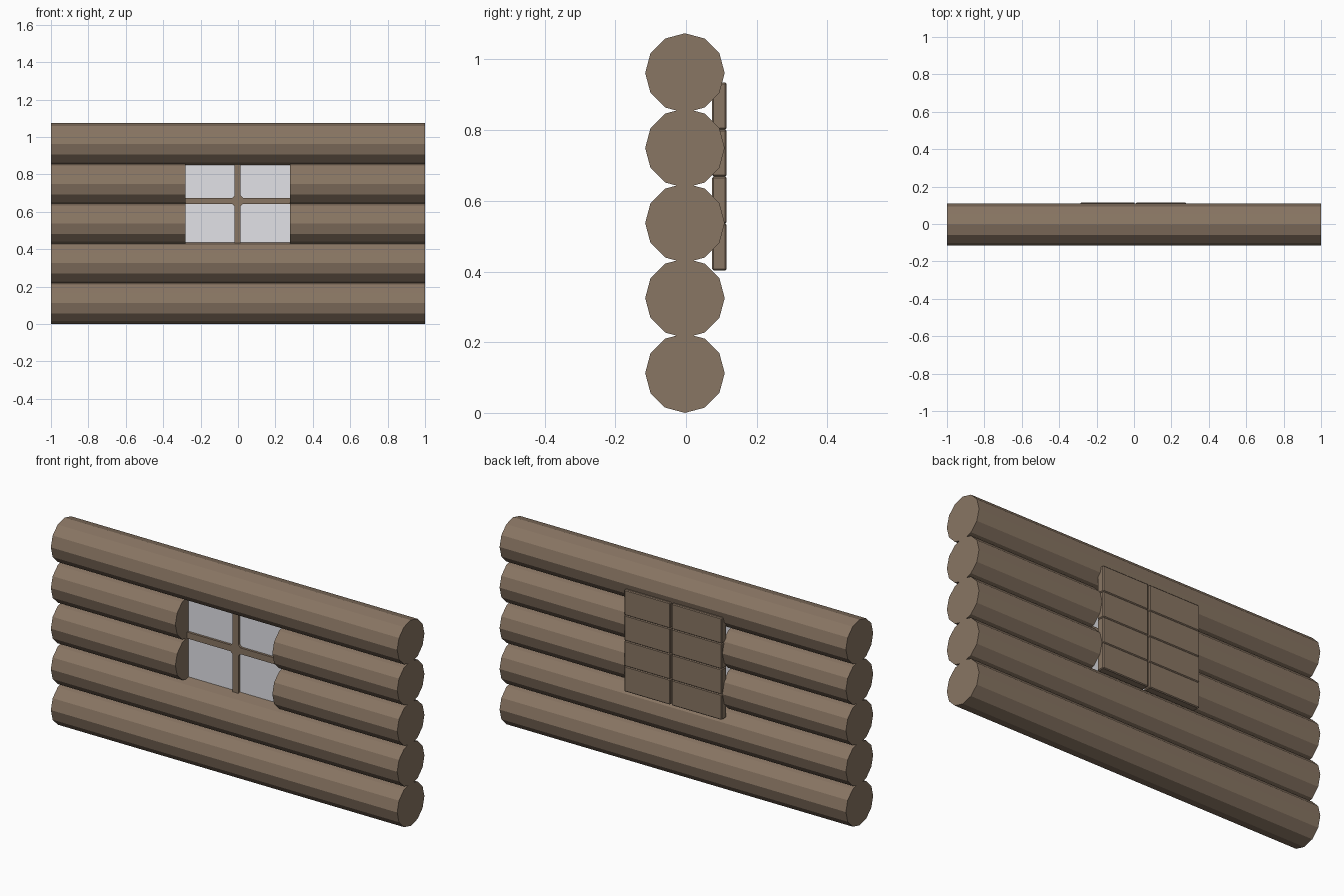
import bpy, bmesh, math
from mathutils import Matrix, Vector

if "Cube" in bpy.data.objects:
    bpy.data.objects.remove(bpy.data.objects["Cube"])


def material(name, color):
    m = bpy.data.materials.new(name)
    m.diffuse_color = (*color, 1)
    m.use_nodes = True
    m.node_tree.nodes["Principled BSDF"].inputs["Base Color"].default_value = m.diffuse_color
    return m


WOOD = material("wood", (0.25, 0.18, 0.125))
GLASS = material("pane", (0.76, 0.76, 0.80))


def finish(name, bm, mat):
    bmesh.ops.recalc_face_normals(bm, faces=bm.faces)
    me = bpy.data.meshes.new(name)
    bm.to_mesh(me)
    bm.free()
    me.materials.append(mat)
    ob = bpy.data.objects.new(name, me)
    bpy.context.collection.objects.link(ob)
    return ob


def log(name, x0, x1, z, r=0.1125, y=-0.003):
    bm = bmesh.new()
    mat = Matrix.Translation(((x0 + x1) / 2, y, z)) @ Matrix.Rotation(math.pi / 2, 4, 'Y')
    bmesh.ops.create_cone(bm, cap_ends=True, segments=12, radius1=r, radius2=r,
                          depth=x1 - x0, matrix=mat)
    return finish(name, bm, WOOD)


def box(name, lo, hi, mat, bevel=0):
    lo, hi = Vector(lo), Vector(hi)
    bm = bmesh.new()
    bmesh.ops.create_cube(bm, size=1, matrix=Matrix.Translation((lo + hi) / 2)
                          @ Matrix.Diagonal((*(hi - lo), 1)))
    if bevel:
        bmesh.ops.bevel(bm, geom=bm.edges[:], offset=bevel, segments=1,
                        affect='EDGES', profile=0.5)
    return finish(name, bm, mat)


# stacked wall logs; the third and fourth are split by the window
for i in range(5):
    z = 0.1125 + i * 0.2123
    if i in (2, 3):
        log(f"log_{i + 1}_left", -1, -0.281, z)
        log(f"log_{i + 1}_right", 0.279, 1, z)
    else:
        log(f"log_{i + 1}", -1, 1, z)

# window pane
box("window_pane", (-0.281, -0.006, 0.42), (0.279, 0.002, 0.865), GLASS)

# window cross with small chamfers in its inner corners
h, c, cx, cz = 0.0165, 0.012, -0.002, 0.658
L, R, B, T = -0.281, 0.279, 0.42, 0.865
outline = [(L, cz - h), (cx - h - c, cz - h), (cx - h, cz - h - c), (cx - h, B),
           (cx + h, B), (cx + h, cz - h - c), (cx + h + c, cz - h), (R, cz - h),
           (R, cz + h), (cx + h + c, cz + h), (cx + h, cz + h + c), (cx + h, T),
           (cx - h, T), (cx - h, cz + h + c), (cx - h - c, cz + h), (L, cz + h)]
bm = bmesh.new()
face = bm.faces.new([bm.verts.new((x, -0.018, z)) for x, z in outline])
ext = bmesh.ops.extrude_face_region(bm, geom=[face])
bmesh.ops.translate(bm, vec=(0, 0.03, 0),
                    verts=[v for v in ext["geom"] if isinstance(v, bmesh.types.BMVert)])
finish("window_cross", bm, WOOD)

# two shutters on the back, four boards each
for side, x0, x1 in (("left", -0.287, 0.004), ("right", 0.012, 0.277)):
    for j in range(4):
        z = 0.403 + j * 0.133
        box(f"shutter_board_{side}_{j + 1}", (x0, 0.074, z), (x1, 0.115, z + 0.133),
            WOOD, 0.004)
